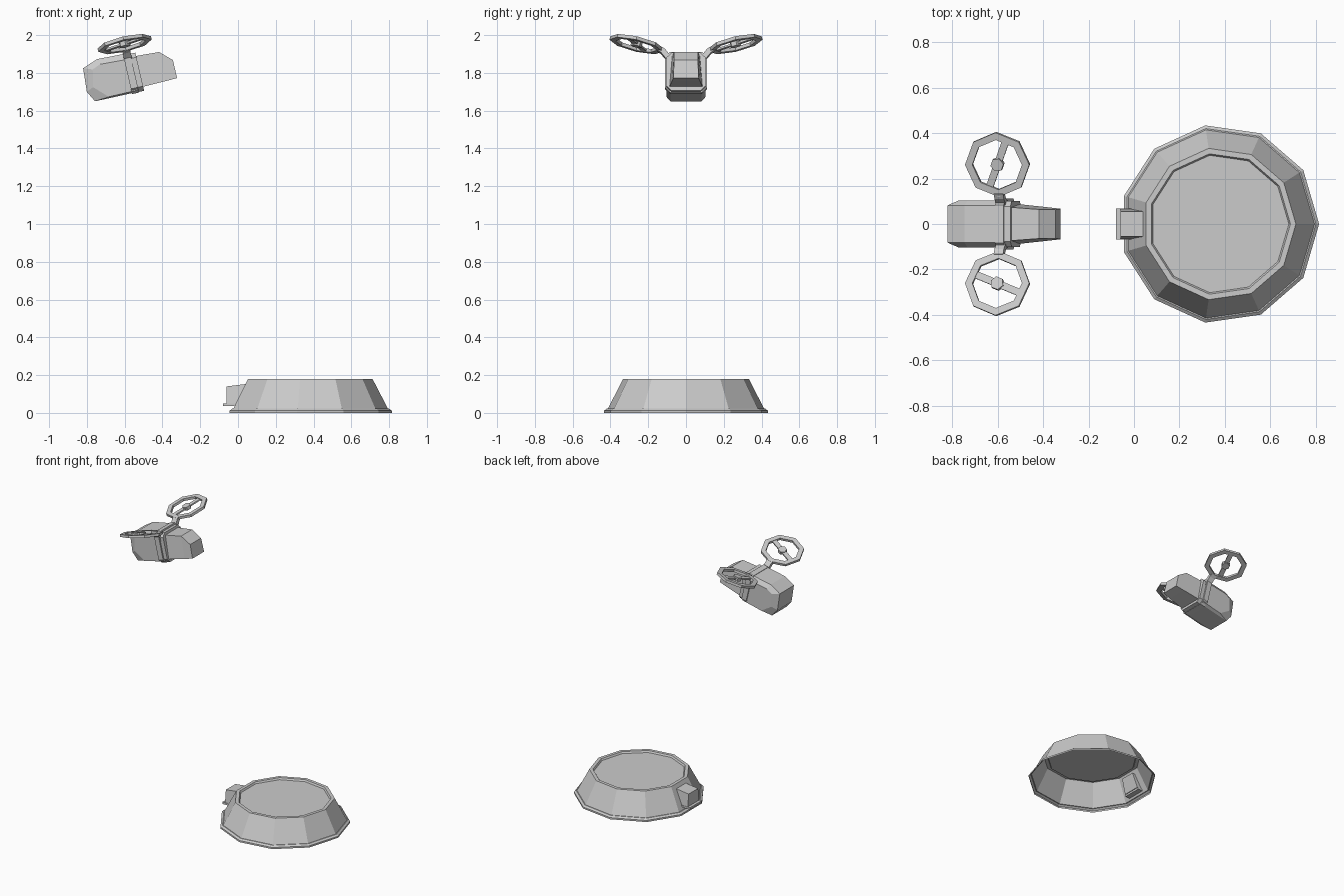
import bpy, bmesh
from math import cos, sin, pi, radians
from mathutils import Matrix, Vector

if "Cube" in bpy.data.objects:
    bpy.data.objects.remove(bpy.data.objects["Cube"])


def loft(name, rings, mat=Matrix(), caps=True, closed=False):
    """Skin a list of equal-length point loops into one object."""
    bm = bmesh.new()
    rows = [[bm.verts.new(mat @ Vector(p)) for p in r] for r in rings]
    n = len(rows[0])
    pairs = list(zip(rows, rows[1:]))
    if closed:
        pairs.append((rows[-1], rows[0]))
    for a, b in pairs:
        for i in range(n):
            j = (i + 1) % n
            bm.faces.new((a[i], a[j], b[j], b[i]))
    if caps and not closed:
        bm.faces.new(rows[0])
        bm.faces.new(rows[-1])
    bmesh.ops.recalc_face_normals(bm, faces=bm.faces)
    me = bpy.data.meshes.new(name)
    bm.to_mesh(me)
    bm.free()
    ob = bpy.data.objects.new(name, me)
    bpy.context.collection.objects.link(ob)
    return ob


def circle(r, z, n, cx=0.0):
    return [(cx + r * cos(2 * pi * i / n), r * sin(2 * pi * i / n), z) for i in range(n)]


def oct_section(u, hy, lo, hi, c):
    """Chamfered rectangle across the body axis."""
    return [(u, -hy + c, lo), (u, hy - c, lo), (u, hy, lo + c), (u, hy, hi - c),
            (u, hy - c, hi), (u, -hy + c, hi), (u, -hy, hi - c), (u, -hy, lo + c)]


def trapezoid(u, lo, hi, b, t):
    return [(u, -b, lo), (u, b, lo), (u, t, hi), (u, -t, hi)]


# Base dish: thin hollow shell, open underneath, recessed top
dish = [(0.438, 0), (0.438, 0.012), (0.424, 0.022), (0.418, 0.022),
        (0.336, 0.18), (0.312, 0.18), (0.305, 0.168)]
base = loft("base_dish", [circle(r, z, 11, 0.376) for r, z in dish], caps=False)
bm = bmesh.new()
bm.from_mesh(base.data)
top = [e for e in bm.edges if e.is_boundary and min(v.co.z for v in e.verts) > 0.1]
bmesh.ops.contextual_create(bm, geom=top)
bmesh.ops.recalc_face_normals(bm, faces=bm.faces)
if max(bm.faces, key=lambda f: f.calc_center_median().z).normal.z < 0:
    bmesh.ops.reverse_faces(bm, faces=bm.faces)
bm.to_mesh(base.data)
bm.free()

# Spout on the dish rim, with a thin sill below
loft("spout", [trapezoid(-0.06, 0.05, 0.14, 0.065, 0.055),
               trapezoid(0.02, 0.05, 0.15, 0.065, 0.055),
               [(0.025, -0.065, 0.05), (0.025, 0.065, 0.05),
                (0.06, 0.055, 0.155), (0.06, -0.055, 0.155)]])
loft("spout_sill", [trapezoid(-0.08, 0.036, 0.05, 0.068, 0.068),
                    trapezoid(0.02, 0.036, 0.05, 0.068, 0.068)])

# Flying body frame: local x runs along the body, nose raised
M = Matrix.Translation((-0.58, 0, 1.79)) @ Matrix.Rotation(radians(-13), 4, 'Y')

# Rear shell: side profile lofted across the width with inset cheeks
outline = [(-0.226, 0.088), (-0.235, -0.038), (-0.204, -0.097),
           (0.03, -0.099), (0.03, 0.112), (-0.143, 0.118)]
cheek = [(-0.178, 0.07), (-0.197, -0.022), (-0.128, -0.090),
         (0.03, -0.090), (0.03, 0.080), (-0.135, 0.088)]
loft("rear_shell", [[(u, y, w) for u, w in prof] for prof, y in
                    ((cheek, -0.104), (outline, -0.082), (outline, 0.082), (cheek, 0.104))], M)

# Two collars between shell and nose
loft("collar_large", [oct_section(u, 0.112, -0.104, 0.117, 0.028) for u in (-0.004, 0.034)], M)
loft("collar_small", [oct_section(u, 0.102, -0.101, 0.106, 0.025) for u in (0.034, 0.062)], M)

# Nose block
loft("nose", [trapezoid(0.05, -0.079, 0.0885, 0.088, 0.074),
              trapezoid(0.185, -0.077, 0.081, 0.074, 0.064),
              trapezoid(0.247, -0.075, 0.023, 0.067, 0.063)], M)

# Rotors: octagonal guard, blade, hub and arm on each side
for s, label, ang in ((1, "back", 68), (-1, "front", -22)):
    R = M @ Matrix.Translation((0.017, s * 0.262, 0.163)) @ Matrix.Rotation(radians(13 * s), 4, 'X')
    loft("rotor_guard_" + label, [circle(r, z, 8) for r, z in
         ((0.145, -0.009), (0.145, 0.009), (0.112, 0.009), (0.112, -0.009))], R, closed=True)
    B = R @ Matrix.Rotation(radians(ang), 4, 'Z')
    loft("rotor_blade_" + label, [trapezoid(u, -0.005, 0.005, 0.016, 0.016)
                                  for u in (-0.114, 0.114)], B)
    loft("rotor_hub_" + label, [circle(0.03, z, 6) for z in (-0.013, 0.013)], B)
    path = [(0.095, 0.06), (0.095, 0.088), (0.122, 0.122), (0.142, 0.135)]
    loft("rotor_arm_" + label,
         [[(-0.004, s * (y - 0.011), w + 0.01), (0.038, s * (y - 0.011), w + 0.01),
           (0.038, s * (y + 0.011), w - 0.008), (-0.004, s * (y + 0.011), w - 0.008)]
          for y, w in path], M)
